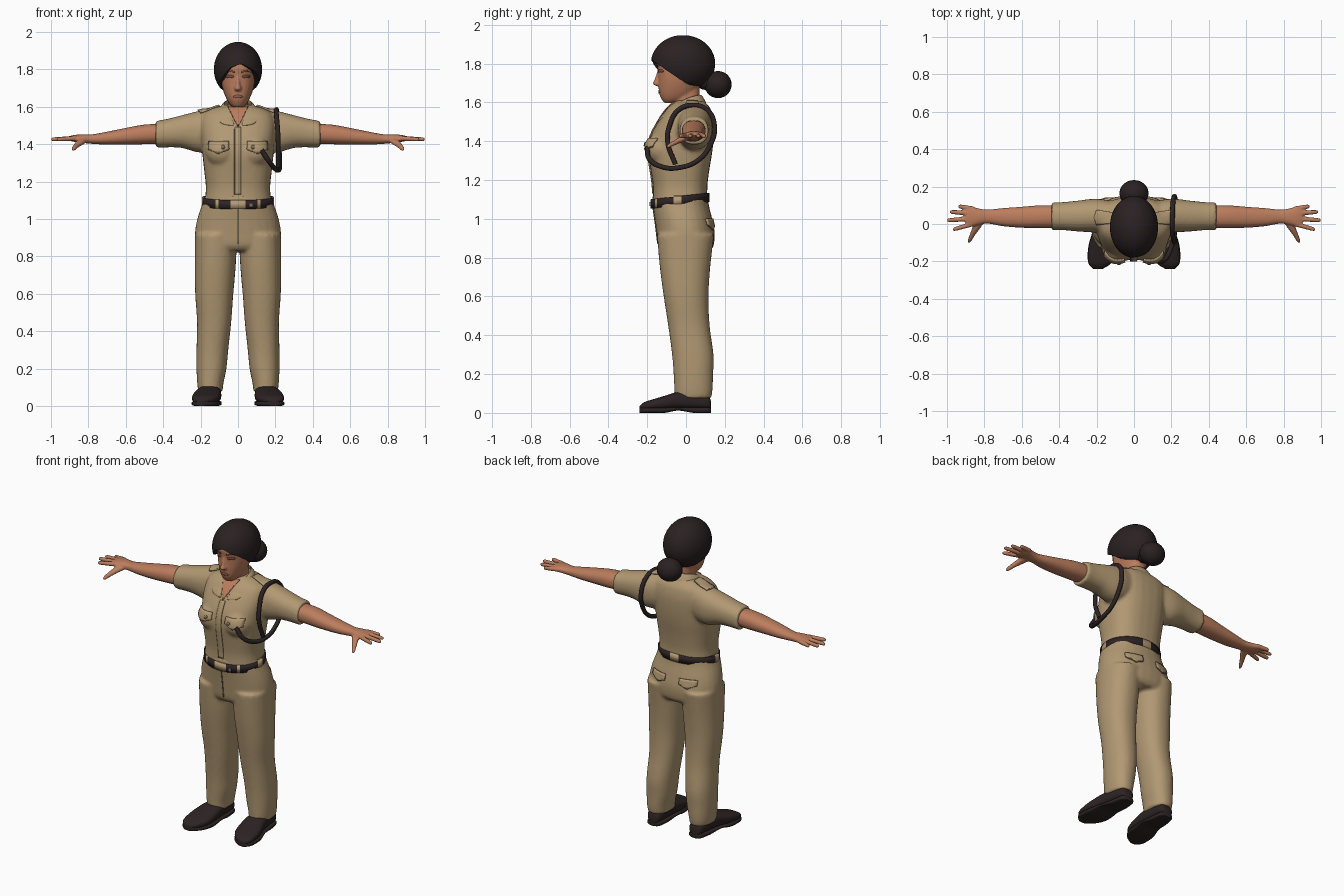
import bpy, bmesh, math
from mathutils import Vector
from mathutils.bvhtree import BVHTree

if "Cube" in bpy.data.objects:
    bpy.data.objects.remove(bpy.data.objects["Cube"])


def material(name, r, g, b):
    m = bpy.data.materials.new(name)
    m.use_nodes = True
    m.diffuse_color = (r, g, b, 1)
    node = next(n for n in m.node_tree.nodes if n.type == 'BSDF_PRINCIPLED')
    node.inputs["Base Color"].default_value = (r, g, b, 1)
    node.inputs["Roughness"].default_value = 0.8
    return m


KHAKI = material("khaki cloth", .44, .315, .17)
SEAM = material("dark khaki", .22, .15, .08)
SKIN = material("brown skin", .50, .205, .11)
SHADE = material("eye brown", .20, .075, .045)
LIP = material("lip brown", .36, .12, .075)
HAIR = material("black hair", .023, .015, .016)
LEATHER = material("dark leather", .026, .017, .017)
METAL = material("dull metal", .18, .16, .14)


def finish(name, bm, mats, angle=50):
    bmesh.ops.recalc_face_normals(bm, faces=bm.faces)
    me = bpy.data.meshes.new(name)
    bm.to_mesh(me)
    bm.free()
    for m in (mats if isinstance(mats, list) else [mats]):
        me.materials.append(m)
    me.shade_smooth()
    me.set_sharp_from_angle(angle=math.radians(angle))
    ob = bpy.data.objects.new(name, me)
    bpy.context.scene.collection.objects.link(ob)
    return ob


def blend(ob, voxel, repeat):
    """Fuse overlapping shells into one soft surface."""
    r = ob.modifiers.new("fuse", 'REMESH')
    r.mode, r.voxel_size, r.use_smooth_shade = 'VOXEL', voxel, True
    s = ob.modifiers.new("soften", 'SMOOTH')
    s.factor, s.iterations = .5, repeat
    return ob


def mirror(ob):
    ob.modifiers.new("mirror", 'MIRROR').use_clip = False
    return ob


def spline(a, b, c, d, t):
    return tuple(.5 * (2*q + (r-p)*t + (2*p-5*q+4*r-s)*t*t + (3*q-p-3*r+s)*t**3)
                 for p, q, r, s in zip(a, b, c, d))


def loft(bm, axis, rows, side=1, power=.9, steps=4, sides=28):
    """Rows are (position, u min, u max, v min, v max) along the axis."""
    dense = []
    for i in range(len(rows) - 1):
        ends = rows[max(i-1, 0)], rows[i], rows[i+1], rows[min(i+2, len(rows)-1)]
        dense += [spline(*ends, k / steps) for k in range(steps)]
    rings = []
    for s, u0, u1, v0, v1 in dense + [rows[-1]]:
        ring = []
        for k in range(sides):
            a = math.tau * k / sides
            c, n = math.cos(a), math.sin(a)
            u = (u0+u1)/2 + (u1-u0)/2 * math.copysign(abs(c)**power, c)
            v = (v0+v1)/2 + (v1-v0)/2 * math.copysign(abs(n)**power, n)
            x, y, z = {'x': (s, u, v), 'y': (u, s, v), 'z': (u, v, s)}[axis]
            ring.append(bm.verts.new((x * side, y, z)))
        rings.append(ring)
    for p, q in zip(rings, rings[1:]):
        for k in range(sides):
            bm.faces.new((p[k], p[k-1], q[k-1], q[k]))
    bm.faces.new(rings[0])
    bm.faces.new(rings[-1])


def ball(bm, centre, size):
    made = bmesh.ops.create_uvsphere(bm, u_segments=24, v_segments=14, radius=1)["verts"]
    for v in made:
        v.co = Vector(centre) + Vector(p * q for p, q in zip(v.co, size))


def upright(rows):
    return [(z, -w, w, f, b) for z, w, f, b in rows]


# Shirt: torso, bust and short sleeves
bm = bmesh.new()
loft(bm, 'z', upright([
    (1.07, .183, -.172, .112), (1.16, .172, -.17, .11), (1.25, .18, -.182, .12),
    (1.34, .19, -.195, .135), (1.42, .195, -.185, .143), (1.5, .2, -.145, .143),
    (1.56, .185, -.105, .13), (1.59, .14, -.075, .11), (1.61, .075, -.05, .09)]), power=.8)
for side in (1, -1):
    ball(bm, (.088 * side, -.125, 1.36), (.085, .083, .085))
    loft(bm, 'x', [(.1, -.04, .12, 1.38, 1.59), (.2, -.045, .135, 1.355, 1.58),
                   (.3, -.04, .125, 1.38, 1.555), (.38, -.033, .117, 1.383, 1.535),
                   (.44, -.033, .117, 1.38, 1.525)], side)
shirt = blend(finish("shirt", bm, KHAKI), .01, 6)

# Trousers: hips and two legs
bm = bmesh.new()
loft(bm, 'z', upright([(1.125, .178, -.172, .112), (1.07, .195, -.172, .118),
                       (1.0, .218, -.162, .135), (.93, .23, -.153, .148),
                       (.86, .226, -.143, .142), (.83, .2, -.12, .12)]))
for side in (1, -1):
    loft(bm, 'z', [(.92, .005, .23, -.15, .145), (.75, .012, .231, -.135, .125),
                   (.6, .025, .229, -.115, .116), (.45, .036, .219, -.092, .122),
                   (.3, .052, .222, -.072, .142), (.2, .062, .222, -.064, .14),
                   (.12, .078, .218, -.06, .137), (.075, .082, .212, -.058, .13)], side)
trousers = blend(finish("trousers", bm, KHAKI), .01, 5)

# Bare arms with hands
bm = bmesh.new()
fingers = [(.94, .095, .082), (.985, .065, .056), (1, .02, .028), (.97, -.03, 0)]
for side in (1, -1):
    loft(bm, 'x', [(.38, -.02, .1, 1.405, 1.51), (.5, -.022, .1, 1.4, 1.505),
                   (.6, -.02, .092, 1.398, 1.487), (.7, -.012, .085, 1.398, 1.467),
                   (.78, .002, .077, 1.402, 1.453), (.83, -.005, .083, 1.407, 1.453),
                   (.87, -.014, .094, 1.412, 1.45), (.9, -.008, .088, 1.418, 1.444)], side)
    for tip, y1, y0 in fingers:
        rows = []
        for t, r in ((0, .013), (.5, .0125), (.9, .011), (1, .005)):
            x, y, z = .86 + (tip - .86) * t, y0 + (y1 - y0) * t, 1.432 - .006 * t
            rows.append((x, y - r, y + r, z - r, z + r))
        loft(bm, 'x', rows, side, sides=12)
    loft(bm, 'y', [(.03, .79, .85, 1.412, 1.442), (-.02, .82, .865, 1.395, 1.427),
                   (-.06, .85, .88, 1.378, 1.405), (-.09, .868, .89, 1.365, 1.387),
                   (-.1, .876, .888, 1.364, 1.374)], side, sides=14)
blend(finish("arms", bm, SKIN), .0055, 3)

# Head, nose, ears and neck
bm = bmesh.new()
loft(bm, 'z', upright([
    (1.598, .025, -.112, -.05), (1.615, .045, -.125, 0), (1.645, .063, -.138, .045),
    (1.69, .08, -.142, .075), (1.73, .089, -.143, .09), (1.765, .092, -.145, .1),
    (1.81, .094, -.15, .1), (1.86, .083, -.13, .085), (1.89, .05, -.08, .05)]))
loft(bm, 'z', upright([(1.5, .07, -.06, .08), (1.56, .06, -.056, .075),
                       (1.62, .055, -.06, .072), (1.68, .055, -.05, .07)]))
loft(bm, 'z', upright([(1.686, .016, -.16, -.1), (1.697, .02, -.172, -.1),
                       (1.72, .013, -.163, -.1), (1.765, .008, -.148, -.1)]), sides=14)
for side in (1, -1):
    ball(bm, (.09 * side, .005, 1.735), (.014, .022, .034))
head = blend(finish("head", bm, SKIN), .006, 4)

# Hair cap with a swept hairline
line = [(-180, 1.68), (-110, 1.69), (-85, 1.71), (-45, 1.75), (-18, 1.81), (8, 1.83),
        (45, 1.79), (85, 1.715), (110, 1.69), (180, 1.68)]


def hairline(deg):
    for (a, p), (b, q) in zip(line, line[1:]):
        if a <= deg <= b:
            return p + (q - p) * (deg - a) / (b - a)


bm = bmesh.new()
count, levels, rings = 60, 14, []
for j in range(1, levels + 2):
    ring = []
    for k in range(count):
        deg = -180 + 360 * k / count
        end = math.acos((hairline(deg) - 1.8) / .147)
        phi = end * min(j, levels) / levels
        r = math.sin(phi) * (.65 if j > levels else 1)
        a = math.radians(deg)
        ring.append(bm.verts.new((.129 * r * math.sin(a), -.015 - .166 * r * math.cos(a),
                                  1.8 + .147 * math.cos(phi))))
    rings.append(ring)
bm.faces.new(rings[0])
for p, q in zip(rings, rings[1:]):
    for k in range(count):
        bm.faces.new((p[k-1], p[k], q[k], q[k-1]))
finish("hair", bm, HAIR)
bm = bmesh.new()
ball(bm, (0, .165, 1.692), (.078, .07, .07))
ball(bm, (0, .1, 1.71), (.045, .05, .045))
finish("hair_bun", bm, HAIR)

# Shoes with soles and heels
shoe = [(.13, .13, .165, .02, .05), (.115, .105, .19, .02, .085), (.04, .095, .205, .02, .105),
        (-.04, .09, .22, .02, .108), (-.11, .09, .24, .015, .088), (-.17, .1, .246, .015, .07),
        (-.215, .13, .24, .015, .055), (-.24, .17, .215, .02, .035)]
bm = bmesh.new()
loft(bm, 'y', shoe, power=.75)
mirror(finish("shoes", bm, LEATHER))
bm = bmesh.new()
loft(bm, 'y', [(y, a - .002, b + .002, 0 if abs(y + .01) > .04 else .012, .028)
               for y, a, b, _, _ in shoe], power=.5)
mirror(finish("soles", bm, LEATHER))

# Belt with cloth gaps chosen by angle from the front
bm = bmesh.new()
n = 120
pairs = []
for k in range(n):
    a = math.tau * k / n
    x, y = .192 * math.sin(a), -.032 - .152 * math.cos(a)
    pairs.append([bm.verts.new((x, y, 1.097 + .11 * y + h)) for h in (-.024, .024)])
for k in range(n):
    f = bm.faces.new((pairs[k-1][0], pairs[k][0], pairs[k][1], pairs[k-1][1]))
    deg = 360 * (k - .5) / n
    deg = min(deg % 360, 360 - deg % 360)
    gap = deg < 12 or 32 < deg < 39 or 78 < deg < 94 or deg > 171
    f.material_index = 1 if gap else 0
belt = finish("belt", bm, [LEATHER, KHAKI])
belt.modifiers.new("thickness", 'SOLIDIFY').thickness = .016

bpy.context.view_layer.update()
deps = bpy.context.evaluated_depsgraph_get()
trees = {o: BVHTree.FromObject(o, deps) for o in (shirt, trousers, head)}
VIEWS = {'front': (lambda u, v: Vector((u, -1, v)), Vector((0, 1, 0))),
         'back': (lambda u, v: Vector((u, 1, v)), Vector((0, -1, 0))),
         'top': (lambda u, v: Vector((u, v, 3)), Vector((0, 0, -1)))}


def plate(name, body, view, outline, mat, both=True, lift=.003, thick=.007):
    """Lay a thin flat shape onto a body surface."""
    place, way = VIEWS[view]
    bm = bmesh.new()
    bm.faces.new([bm.verts.new(place(u, v)) for u, v in outline])
    for normal in ((1, 0, 0), (0, 1, 0) if view == 'top' else (0, 0, 1)):
        values = [v.co.dot(Vector(normal)) for v in bm.verts]
        low, high = min(values), max(values)
        cuts = max(2, int((high - low) / .012))
        for i in range(1, cuts):
            bmesh.ops.bisect_plane(bm, geom=bm.verts[:] + bm.edges[:] + bm.faces[:],
                                   plane_co=Vector(normal) * (low + (high - low) * i / cuts),
                                   plane_no=normal)
    for v in bm.verts[:]:
        hit = trees[body].ray_cast(v.co, way)[0]
        if hit:
            v.co = hit - way * lift
        else:
            bm.verts.remove(v)
    ob = finish(name, bm, mat)
    s = ob.modifiers.new("thickness", 'SOLIDIFY')
    s.thickness, s.offset = thick, 0
    return mirror(ob) if both else ob


def oval(u, v, ru, rv):
    return [(u + ru * math.cos(math.tau * k / 14), v + rv * math.sin(math.tau * k / 14))
            for k in range(14)]


# Shirt details
plate("open_neck", shirt, 'front', [(-.055, 1.6), (0, 1.49), (.055, 1.6)], SKIN, False)
plate("placket", shirt, 'front', [(-.017, 1.13), (.017, 1.13), (.017, 1.49), (-.017, 1.49)],
      KHAKI, False)
plate("placket_seam", shirt, 'front', [(-.02, 1.13), (-.016, 1.13), (-.016, 1.48), (-.02, 1.48)],
      SEAM, False, thick=.005)
flap = [(.05, 1.415), (.155, 1.415), (.158, 1.375), (.105, 1.352), (.048, 1.375)]
plate("pocket_flaps", shirt, 'front', flap, KHAKI, lift=.005, thick=.009)
plate("flap_edges", shirt, 'front', [(u, v - .005) for u, v in flap], SEAM, lift=.001, thick=.005)
plate("pocket_buttons", shirt, 'front', oval(.08, 1.385, .01, .01), SEAM, lift=.011)
plate("epaulettes", shirt, 'top', [(.1, .005), (.2, -.005), (.215, .035), (.2, .075), (.1, .06)],
      KHAKI, lift=.005, thick=.009)

# Folded collar, back to front: top edge and outer edge
edges = [((0, .085, 1.645), (0, .118, 1.585)), ((.05, .07, 1.645), (.08, .1, 1.582)),
         ((.08, .02, 1.635), (.117, .03, 1.58)), ((.072, -.04, 1.607), (.118, -.06, 1.555)),
         ((.04, -.08, 1.555), (.102, -.11, 1.51)), ((.006, -.12, 1.495), (.05, -.13, 1.505))]
bm = bmesh.new()
strip = []
for pair in edges:
    row = []
    for x, y, z in pair:
        hit = trees[shirt].ray_cast(Vector((x, -1, z)), Vector((0, 1, 0)))[0]
        if hit and y < 0:
            y = min(y, hit.y - .009)
        row.append(bm.verts.new((x, y, z)))
    strip.append(row)
for p, q in zip(strip, strip[1:]):
    bm.faces.new((p[0], p[1], q[1], q[0]))
collar = mirror(finish("collar", bm, KHAKI))
collar.modifiers.new("thickness", 'SOLIDIFY').thickness = .012
smooth = collar.modifiers.new("round", 'SUBSURF')
smooth.levels = smooth.render_levels = 2

# Trouser details and buckle
plate("fly_seam", trousers, 'front', [(-.003, .87), (.003, .87), (.003, 1.06), (-.003, 1.06)],
      SEAM, False, lift=.001, thick=.004)
rear = [(.05, 1.0), (.155, 1.0), (.155, .97), (.1, .945), (.05, .965)]
plate("rear_pocket_flaps", trousers, 'back', rear, KHAKI, lift=.005, thick=.009)
plate("rear_flap_edges", trousers, 'back', [(u, v - .004) for u, v in rear], SEAM,
      lift=.001, thick=.005)
bm = bmesh.new()
bmesh.ops.create_cube(bm, size=1)
for v in bm.verts:
    v.co = Vector((.07 + v.co.x * .022, -.183 + v.co.y * .008, 1.076 + v.co.z * .022))
finish("buckle", bm, METAL)

# Face details
plate("eyes", head, 'front', oval(.043, 1.762, .022, .009), SHADE, lift=.001, thick=.004)
plate("eyebrows", head, 'front', [(.018, 1.781), (.05, 1.79), (.075, 1.78), (.05, 1.797),
                                  (.018, 1.79)], SHADE, lift=.001, thick=.004)
plate("lips", head, 'front', oval(0, 1.655, .026, .008), LIP, False, lift=.001, thick=.004)

# Shoulder lanyard looped round the left arm
points = [(.125, -.2, 1.37), (.165, -.19, 1.31), (.2, -.12, 1.267), (.22, -.03, 1.265),
          (.222, .06, 1.3), (.22, .125, 1.38), (.215, .147, 1.48), (.208, .11, 1.56),
          (.205, .03, 1.585), (.205, -.04, 1.56), (.212, -.085, 1.48), (.215, -.095, 1.4),
          (.215, -.055, 1.28)]
cu = bpy.data.curves.new("lanyard", 'CURVE')
cu.dimensions, cu.bevel_depth, cu.bevel_resolution, cu.use_fill_caps = '3D', .013, 3, True
sp = cu.splines.new('BEZIER')
sp.bezier_points.add(len(points) - 1)
for bp, co in zip(sp.bezier_points, points):
    bp.co, bp.handle_left_type, bp.handle_right_type = co, 'AUTO', 'AUTO'
cu.materials.append(LEATHER)
bpy.context.scene.collection.objects.link(bpy.data.objects.new("lanyard", cu))
